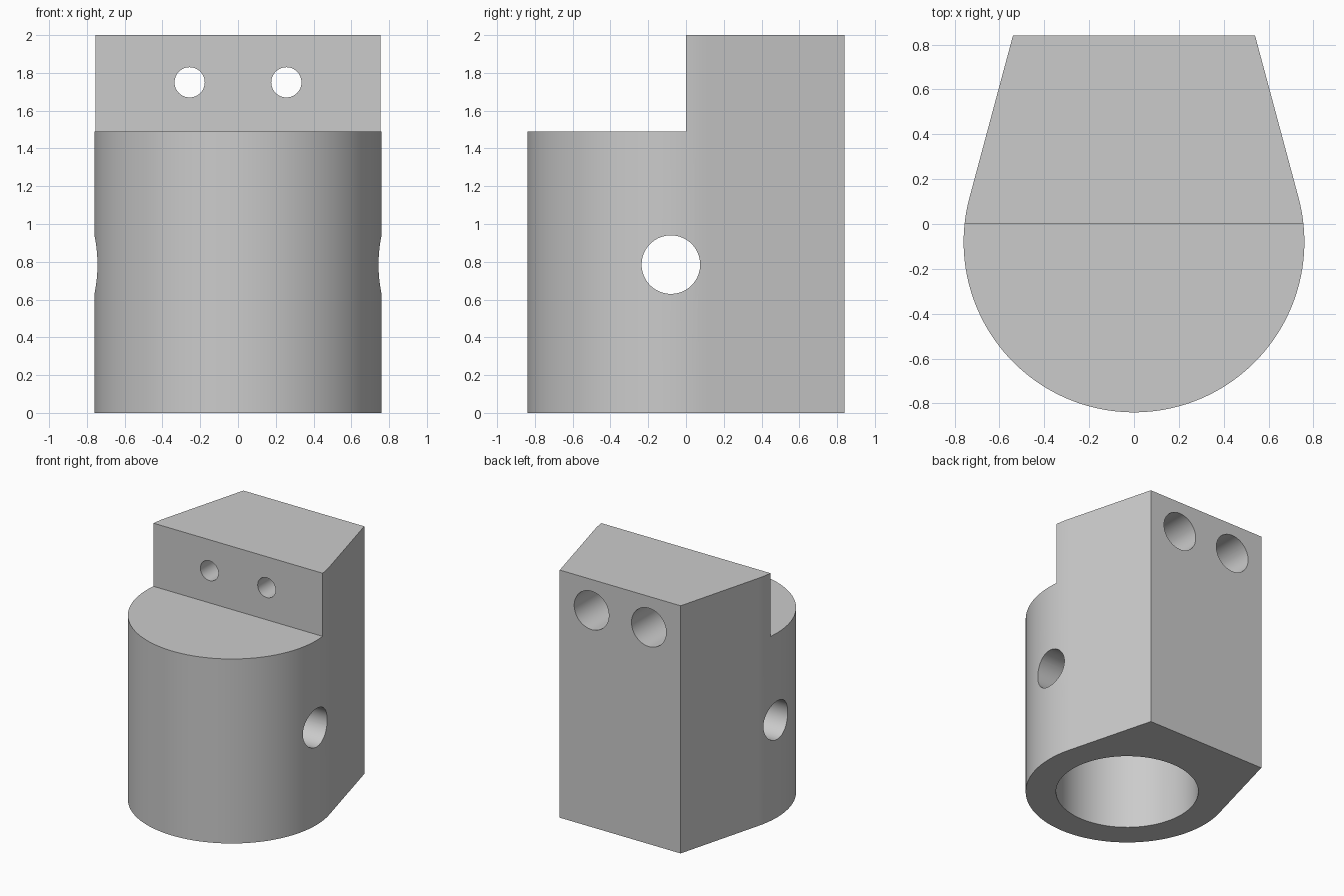
import bpy, bmesh, math
from mathutils import Vector

cube = bpy.data.objects.get("Cube")
if cube:
    bpy.data.objects.remove(cube, do_unlink=True)

R, CY = 0.76, -0.08            # rounded body radius and its axis
BACK_Y, BACK_X = 0.84, 0.54    # flat back
HEIGHT, STEP_Z = 2.0, 1.49

gray = bpy.data.materials.new("light gray")
gray.use_nodes = True
color = (0.6, 0.6, 0.6, 1)
gray.diffuse_color = color
gray.node_tree.nodes["Principled BSDF"].inputs["Base Color"].default_value = color


def link(name, bm):
    mesh = bpy.data.meshes.new(name)
    bm.to_mesh(mesh)
    bm.free()
    mesh.materials.append(gray)
    obj = bpy.data.objects.new(name, mesh)
    bpy.context.collection.objects.link(obj)
    return obj


def rod(name, start, end, radius, sides=64):
    """Cylinder between two points."""
    start, end = Vector(start), Vector(end)
    axis = end - start
    bm = bmesh.new()
    bmesh.ops.create_cone(bm, cap_ends=True, segments=sides, radius1=radius,
                          radius2=radius, depth=axis.length)
    obj = link(name, bm)
    obj.rotation_euler = axis.to_track_quat('Z', 'Y').to_euler()
    obj.location = (start + end) / 2
    return obj


def box(name, low, high):
    bm = bmesh.new()
    bmesh.ops.create_cube(bm, size=1)
    for v in bm.verts:
        v.co = [high[i] if v.co[i] > 0 else low[i] for i in range(3)]
    return link(name, bm)


def cut(obj, cutter):
    cutter.hide_render = True
    mod = obj.modifiers.new("cut", 'BOOLEAN')
    mod.operation, mod.solver, mod.object = 'DIFFERENCE', 'EXACT', cutter
    bpy.context.view_layer.objects.active = obj
    bpy.ops.object.modifier_apply(modifier=mod.name)
    bpy.data.objects.remove(cutter, do_unlink=True)


# Body: round front with sides running tangentially to a narrower flat back
tangent = math.atan2(BACK_Y - CY, BACK_X) - math.acos(R / math.hypot(BACK_X, BACK_Y - CY))
steps = 112
sweep = math.pi + 2 * tangent
outline = [(BACK_X, BACK_Y), (-BACK_X, BACK_Y)]
for i in range(steps + 1):
    a = math.pi - tangent + sweep * i / steps
    outline.append((R * math.cos(a), CY + R * math.sin(a)))
bm = bmesh.new()
base = bm.faces.new([bm.verts.new((x, y, 0)) for x, y in outline])
top = bmesh.ops.extrude_face_region(bm, geom=[base])["geom"]
bmesh.ops.translate(bm, vec=(0, 0, HEIGHT),
                    verts=[g for g in top if isinstance(g, bmesh.types.BMVert)])
bmesh.ops.recalc_face_normals(bm, faces=bm.faces)
body = link("clamp_body", bm)

# Front step
cut(body, box("step_cutter", (-1, -1, STEP_Z), (1, 0, 3)))
# Blind bore from below
cut(body, rod("bore_cutter", (0, CY, -0.5), (0, CY, 1.25), 0.533, 96))
# Cross hole through both side walls
cut(body, rod("cross_hole_cutter", (-1, CY, 0.785), (1, CY, 0.785), 0.155))
# Counterbored screw holes
for side in (-1, 1):
    x, z = side * 0.256, 1.75
    cut(body, rod("screw_hole_cutter", (x, -0.5, z), (x, 1.2, z), 0.08))
    cut(body, rod("counterbore_cutter", (x, 0.4, z), (x, 1.2, z), 0.155))

bpy.ops.object.select_all(action='DESELECT')
body.select_set(True)
bpy.context.view_layer.objects.active = body
bpy.ops.object.shade_smooth_by_angle(angle=math.radians(30))
